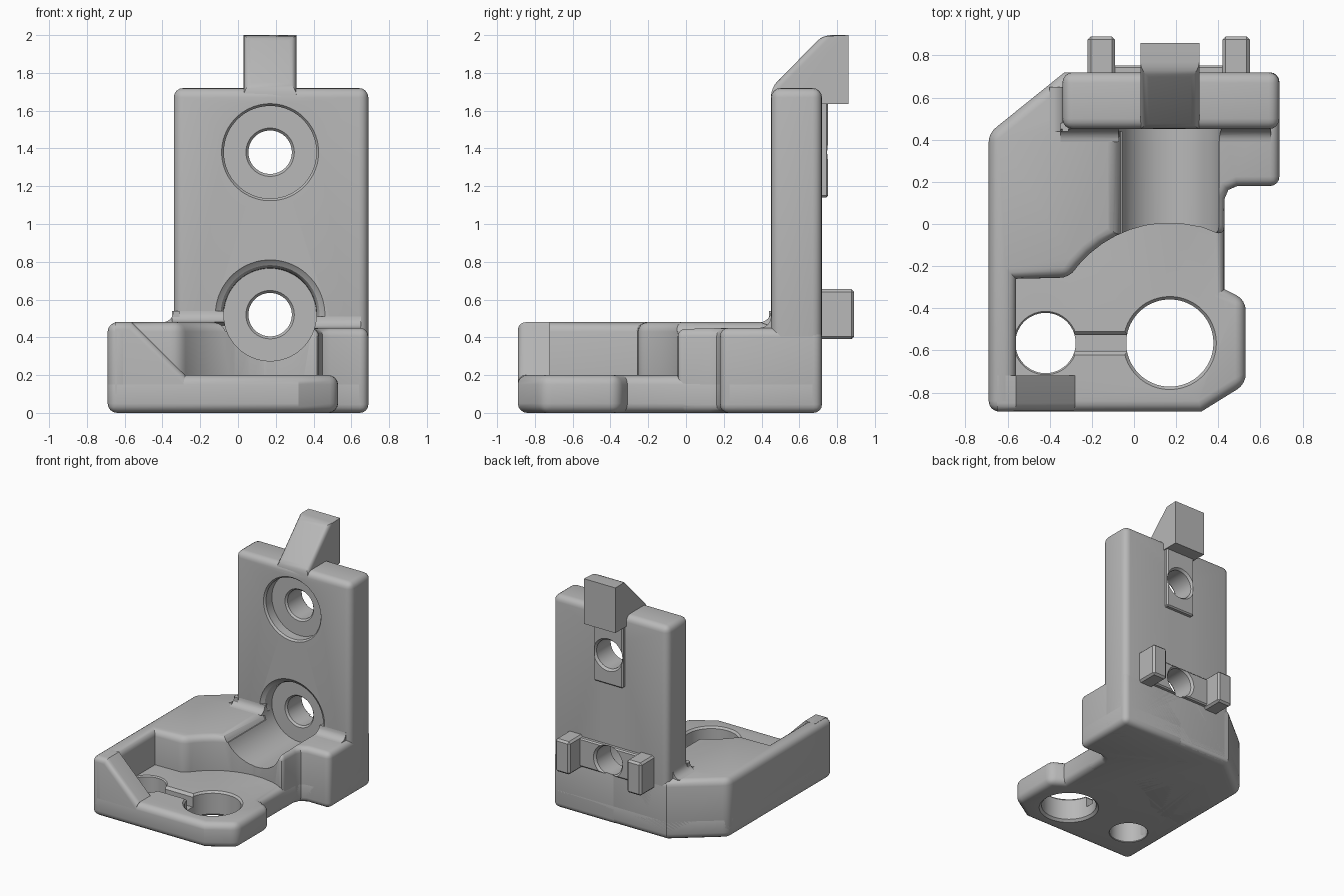
import bpy, bmesh
from math import radians, sin, cos

cube = bpy.data.objects.get("Cube")
if cube:
    bpy.data.objects.remove(cube)

grey = bpy.data.materials.new("plain_grey")
grey.use_nodes = True
tone = (0.48, 0.48, 0.48, 1)
grey.diffuse_color = tone
grey.node_tree.nodes["Principled BSDF"].inputs["Base Color"].default_value = tone


def place(axis, a, b, t):
    return {"x": (t, a, b), "y": (a, t, b), "z": (a, b, t)}[axis]


def finish(bm, name):
    bmesh.ops.recalc_face_normals(bm, faces=bm.faces)
    mesh = bpy.data.meshes.new(name)
    bm.to_mesh(mesh)
    bm.free()
    mesh.materials.append(grey)
    ob = bpy.data.objects.new(name, mesh)
    bpy.context.collection.objects.link(ob)
    return ob


def loft(bm, rings):
    for r, s in zip(rings, rings[1:]):
        for i in range(len(r)):
            j = (i + 1) % len(r)
            bm.faces.new((r[i], r[j], s[j], s[i]))
    bm.faces.new(rings[0][::-1])
    bm.faces.new(rings[-1])


def prism(name, pts, axis, lo, hi, bevel=0, rule=None, segments=4):
    """Extrude an outline and round its sharp convex edges."""
    bm = bmesh.new()
    loft(bm, [[bm.verts.new(place(axis, a, b, t)) for a, b in pts] for t in (lo, hi)])
    bmesh.ops.recalc_face_normals(bm, faces=bm.faces)
    if bevel:
        edges = [e for e in bm.edges
                 if e.is_convex and e.calc_face_angle() > radians(40)
                 and (rule is None or all(rule(v.co) for v in e.verts))]
        bmesh.ops.bevel(bm, geom=edges, offset=bevel, segments=segments,
                        profile=0.5, affect="EDGES", clamp_overlap=False)
    return finish(bm, name)


def box(name, x, y, z, bevel=0, segments=4):
    pts = [(x[0], y[0]), (x[1], y[0]), (x[1], y[1]), (x[0], y[1])]
    return prism(name, pts, "z", *z, bevel, None, segments)


def turn(name, profile, axis, ca, cb, n=64):
    """Solid of revolution from (radius, position) pairs."""
    bm = bmesh.new()
    angles = [radians(360 * (i + 0.5) / n) for i in range(n)]
    loft(bm, [[bm.verts.new(place(axis, ca + r * cos(a), cb + r * sin(a), t))
               for a in angles] for r, t in profile])
    return finish(bm, name)


def cut(ob, *cutters):
    for c in cutters:
        m = ob.modifiers.new("cut", "BOOLEAN")
        m.operation, m.solver, m.object = "DIFFERENCE", "EXACT", c
        bpy.context.view_layer.objects.active = ob
        bpy.ops.object.modifier_apply(modifier=m.name)


def arc(start, end, n):
    steps = [radians(start + (end - start) * i / n) for i in range(n + 1)]
    return [(HX + 0.57 * cos(a), HY + 0.57 * sin(a)) for a in steps]


HX, HY = 0.17, -0.565      # large floor hole
LOW, UP = 0.52, 1.38       # screw hole heights
R = 0.05                   # general edge rounding

# Outlines
step = [(0.43, 0.12), (0.448, 0.162), (0.49, 0.18), (0.69, 0.18), (0.69, 0.72)]
back_left = [(-0.33, 0.72), (-0.69, 0.43)]
floor_pts = [(-0.69, -0.89), (0.32, -0.89), (0.53, -0.76), (0.53, -0.36),
             (0.43, -0.31)] + step + back_left
left_pts = [(-0.69, -0.89), (-0.56, -0.89), (-0.56, -0.26)] \
    + arc(147, 87, 8) + [(0.2, 0.72)] + back_left
right_pts = arc(97, 63, 3) + step + [(0.1, 0.72)]

# Main solids
floor = prism("base_floor", floor_pts, "z", 0, 0.2, R)
left = prism("left_block_and_wall", left_pts, "z", 0, 0.48, R)
right = prism("right_block", right_pts, "z", 0, 0.45, 0.045)
plate = box("upright_plate", (-0.34, 0.69), (0.45, 0.72), (0, 1.72), R)
ramp = prism("wall_ramp", [(-0.65, 0.1), (-0.3, 0.1), (-0.28, 0.2), (-0.56, 0.48), (-0.65, 0.48)],
             "y", -0.89, -0.72, 0.04, lambda co: co.y < -0.8 and co.z > 0.15)


# Concave fillets where the plate meets the blocks
def cove(name, a, b, side, axis, lo, hi, r=0.06):
    curve = [(a + side * r * (1 - cos(t)), b + r * (1 - sin(t)))
             for t in [radians(15 * i) for i in range(7)]]
    return prism(name, curve + [(a - side * 0.03, b - 0.03), (a - side * 0.03, b + r)],
                 axis, lo, hi)


left_cove = cove("left_front_fillet", 0.45, 0.48, -1, "x", -0.35, 0.17)
right_cove = cove("right_front_fillet", 0.45, 0.45, -1, "x", 0.17, 0.65)
side_cove = cove("side_fillet", -0.34, 0.48, -1, "y", 0.44, 0.65)

# Back hook, strips and tabs
hook = prism("top_hook", [(0.45, 1.66), (0.45, 1.72), (0.725, 2), (0.86, 2), (0.86, 1.635), (0.6, 1.635)],
             "x", 0.03, 0.31, 0.04, lambda co: co.y < 0.8 and co.z > 1.7)
top_strip = box("upper_back_strip", (0.04, 0.30), (0.7, 0.753), (1.14, 1.65), 0.01, 1)
low_strip = box("lower_back_strip", (-0.12, 0.45), (0.7, 0.753), (0.41, 0.64), 0.01, 1)
for side, x in (("right", -0.22), ("left", 0.42)):
    box(side + "_back_tab", (x, x + 0.13), (0.68, 0.89), (0.39, 0.655), 0.015, 1)

# Screw hole cutters
hole = [(0.128, 0.54), (0.115, 0.555), (0.115, 0.735), (0.14, 0.765)]
flared = [(0.3, 0.44), (0.285, 0.455), (0.262, 0.47), (0.247, 0.5), (0.245, 0.54)] + hole
upper_cut = turn("upper_cutter", [(0.265, 0.44), (0.245, 0.465), (0.245, 0.54)] + hole, "y", HX, UP)
lower_cut = turn("lower_cutter", flared, "y", HX, LOW)
channel_cut = turn("channel_cutter", [(0.245, -0.3), (0.245, 0.54)] + hole, "y", HX, LOW)
lip_cut = prism("lip_cutter", [(-0.065, 0.43), (-0.08, 0.455), (-0.1, 0.472), (-0.13, 0.482),
                               (-0.13, 0.55), (0.1, 0.55), (0.1, 0.43)], "y", -0.3, 0.44)

# Floor hole and groove cutters
big_cut = turn("large_hole_cutter", [(0.235, -0.01), (0.207, 0.018), (0.207, 0.185), (0.23, 0.21)],
               "z", HX, HY)
small_cut = turn("small_hole_cutter", [(0.155, -0.01), (0.143, 0.005), (0.143, 0.19), (0.158, 0.21)],
                 "z", -0.42, HY)
groove_cut = prism("groove_cutter", [(HY - 0.037, 0.1), (HY + 0.037, 0.1), (HY + 0.037, 0.18),
                                     (HY + 0.065, 0.21), (HY - 0.065, 0.21), (HY - 0.037, 0.18)],
                   "x", -0.4, 0.1)

cut(floor, big_cut, small_cut, groove_cut)
cut(plate, upper_cut, lower_cut)
cut(left, channel_cut, lip_cut)
for part in (right, left_cove, right_cove, low_strip):
    cut(part, channel_cut)
cut(top_strip, upper_cut)

for c in (upper_cut, lower_cut, channel_cut, lip_cut, big_cut, small_cut, groove_cut):
    bpy.data.objects.remove(c)

# Smooth shading with crisp edges
bpy.ops.object.select_all(action="DESELECT")
for ob in bpy.context.collection.objects:
    if ob.type == "MESH" and ob.data.materials and ob.data.materials[0] == grey:
        ob.select_set(True)
        bpy.context.view_layer.objects.active = ob
bpy.ops.object.shade_smooth_by_angle(angle=radians(30))
